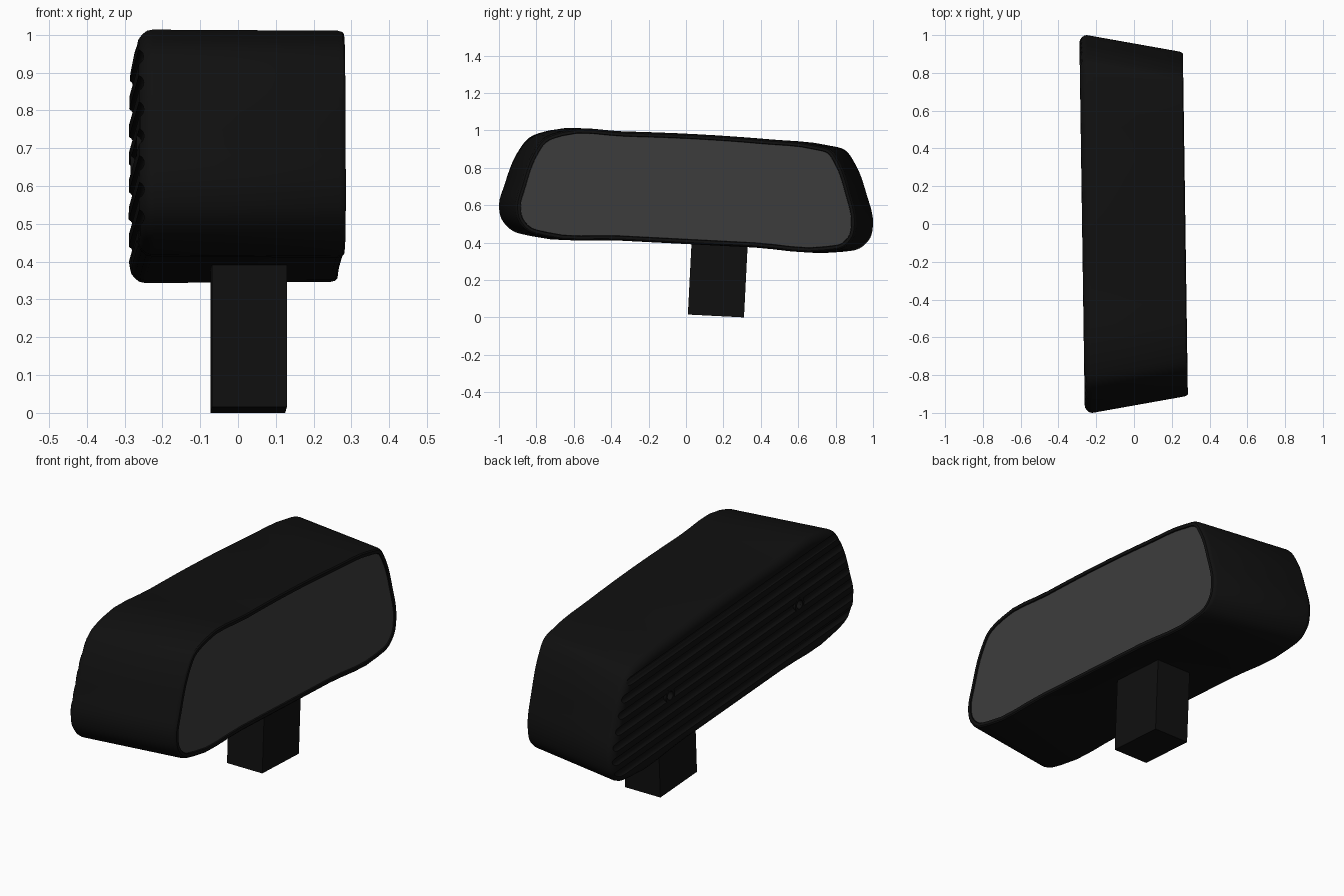
import bpy, bmesh, math
from mathutils import Vector, Matrix

if "Cube" in bpy.data.objects:
    bpy.data.objects.remove(bpy.data.objects["Cube"])

YAW, SLOPE = 0.0145, -0.051      # slight turn and tilt of the whole mirror


def material(name, v):
    m = bpy.data.materials.new(name)
    m.diffuse_color = (v, v, v, 1)
    m.use_nodes = True
    m.node_tree.nodes["Principled BSDF"].inputs["Base Color"].default_value = m.diffuse_color
    return m


black = material("black_plastic", 0.005)
silver = material("dark_glass", 0.045)


def finish(name, bm, mat=None, smooth=True):
    bmesh.ops.recalc_face_normals(bm, faces=bm.faces)
    me = bpy.data.meshes.new(name)
    bm.to_mesh(me)
    bm.free()
    ob = bpy.data.objects.new(name, me)
    bpy.context.collection.objects.link(ob)
    if mat:
        me.materials.append(mat)
    bpy.ops.object.select_all(action='DESELECT')
    ob.select_set(True)
    bpy.context.view_layer.objects.active = ob
    if smooth:
        bpy.ops.object.shade_smooth_by_angle(angle=math.radians(32))
    return ob


# Mirror outline in (y, z)
KEYS = [(-1, .6), (-.97, .71), (-.905, .875), (-.84, .96), (-.73, 1.0), (-.35, .995),
        (.05, .98), (.45, .952), (.76, .92), (.85, .895), (.905, .82), (.965, .66),
        (1, .5), (.985, .425), (.93, .37), (.83, .35), (.4, .372), (-.4, .413),
        (-.83, .435), (-.935, .468), (-.988, .53)]


def closed_spline(keys, n=4):
    p = [Vector(k) for k in keys]
    out = []
    for i in range(len(p)):
        a, b, c, d = (p[(i + k) % len(p)] for k in (-1, 0, 1, 2))
        # chord-scaled tangents keep the corners free of overshoot
        l0, l1, l2 = (b - a).length, (c - b).length, (d - c).length
        t1 = ((b - a) / l0 * l1 + (c - b) / l1 * l0) / (l0 + l1) * l1
        t2 = ((c - b) / l1 * l2 + (d - c) / l2 * l1) / (l1 + l2) * l1
        for j in range(n):
            t = j / n
            out.append(b * (2*t**3 - 3*t*t + 1) + t1 * (t**3 - 2*t*t + t)
                       + c * (3*t*t - 2*t**3) + t2 * (t**3 - t*t))
    return out


OUTLINE = closed_spline(KEYS)


def section(bm, x, inset):
    # Ends draw in towards the glass side
    s = 1 - 0.09 * max(0, (x + 0.235) / 0.505)
    pts = [Vector((p.x * s, p.y + SLOPE * p.x * (s - 1))) for p in OUTLINE]
    verts = []
    for i, p in enumerate(pts):
        t = (pts[(i + 1) % len(pts)] - pts[i - 1]).normalized()
        q = p + Vector((t.y, -t.x)) * inset
        verts.append(bm.verts.new((x - YAW * q.x, q.x, q.y)))
    return verts


def loft(name, sections, mat):
    bm = bmesh.new()
    rings = [section(bm, x, i) for x, i in sections]
    for a, b in zip(rings, rings[1:]):
        for i in range(len(a)):
            j = (i + 1) % len(a)
            bm.faces.new((a[i], a[j], b[j], b[i]))
    bm.faces.new(rings[0])
    bm.faces.new(rings[-1])
    return finish(name, bm, mat, False)


# Housing with rounded back and a thin rim around the glass
housing = loft("housing", [(-.275, .04), (-.272, .025), (-.262, .012), (-.25, .003),
                           (-.235, 0), (.255, 0), (.267, .003), (.272, .009),
                           (.272, .024), (.26, .026)], black)
glass = loft("mirror_glass", [(.255, .027), (.267, .027)], silver)

# Cutters: seven long grooves and two screw holes in the back
def cylinder(bm, centre, axis, radius, depth, seg):
    rot = Vector(axis).to_track_quat('Z', 'Y').to_matrix().to_4x4()
    bmesh.ops.create_cone(bm, cap_ends=True, segments=seg, radius1=radius, radius2=radius,
                          depth=depth, matrix=Matrix.Translation(centre) @ rot)


screws = [(-.275 - YAW * y, y, .685 + SLOPE * y) for y in (-.53, .53)]
bm = bmesh.new()
for i in range(7):
    cylinder(bm, (-.285, 0, .90 - .072 * i), (-YAW, 1, SLOPE), .023, 2.4, 16)
grooves = finish("groove_cutter", bm, smooth=False)
bm = bmesh.new()
for c in screws:
    cylinder(bm, c, (1, 0, 0), .022, .06, 16)
holes = finish("hole_cutter", bm, smooth=False)

bpy.context.view_layer.objects.active = housing
for cutter in (grooves, holes):
    mod = housing.modifiers.new("cut", 'BOOLEAN')
    mod.operation, mod.solver, mod.object = 'DIFFERENCE', 'EXACT', cutter
    bpy.ops.object.modifier_apply(modifier=mod.name)
    bpy.data.objects.remove(cutter)

for ob in (housing, glass):
    bpy.ops.object.select_all(action='DESELECT')
    ob.select_set(True)
    bpy.context.view_layer.objects.active = ob
    bpy.ops.object.shade_smooth_by_angle(angle=math.radians(32))

# Raised collars around the screw holes
for n, c in enumerate(screws):
    bm = bmesh.new()
    rings = [[bm.verts.new(Vector(c) + Vector((dx, r * math.cos(a), r * math.sin(a))))
              for a in (k * math.tau / 20 for k in range(20))]
             for r, dx in ((.036, .018), (.036, -.001), (.022, -.001), (.022, .018))]
    for k in range(4):
        a, b = rings[k], rings[(k + 1) % 4]
        for i in range(20):
            j = (i + 1) % 20
            bm.faces.new((a[i], a[j], b[j], b[i]))
    finish(f"screw_collar_{n + 1}", bm, black)

# Square mounting stem, tilted with the mirror
bm = bmesh.new()
bmesh.ops.create_cube(bm, size=1)
for v in bm.verts:
    x, y, z = v.co.x * .198 + .028, v.co.y * .30 + .16, (v.co.z + .5) * .44
    v.co = (x - YAW * (y - .16), y + z * .051, z + .0078 + SLOPE * (y - .16))
finish("mounting_stem", bm, black, False)
